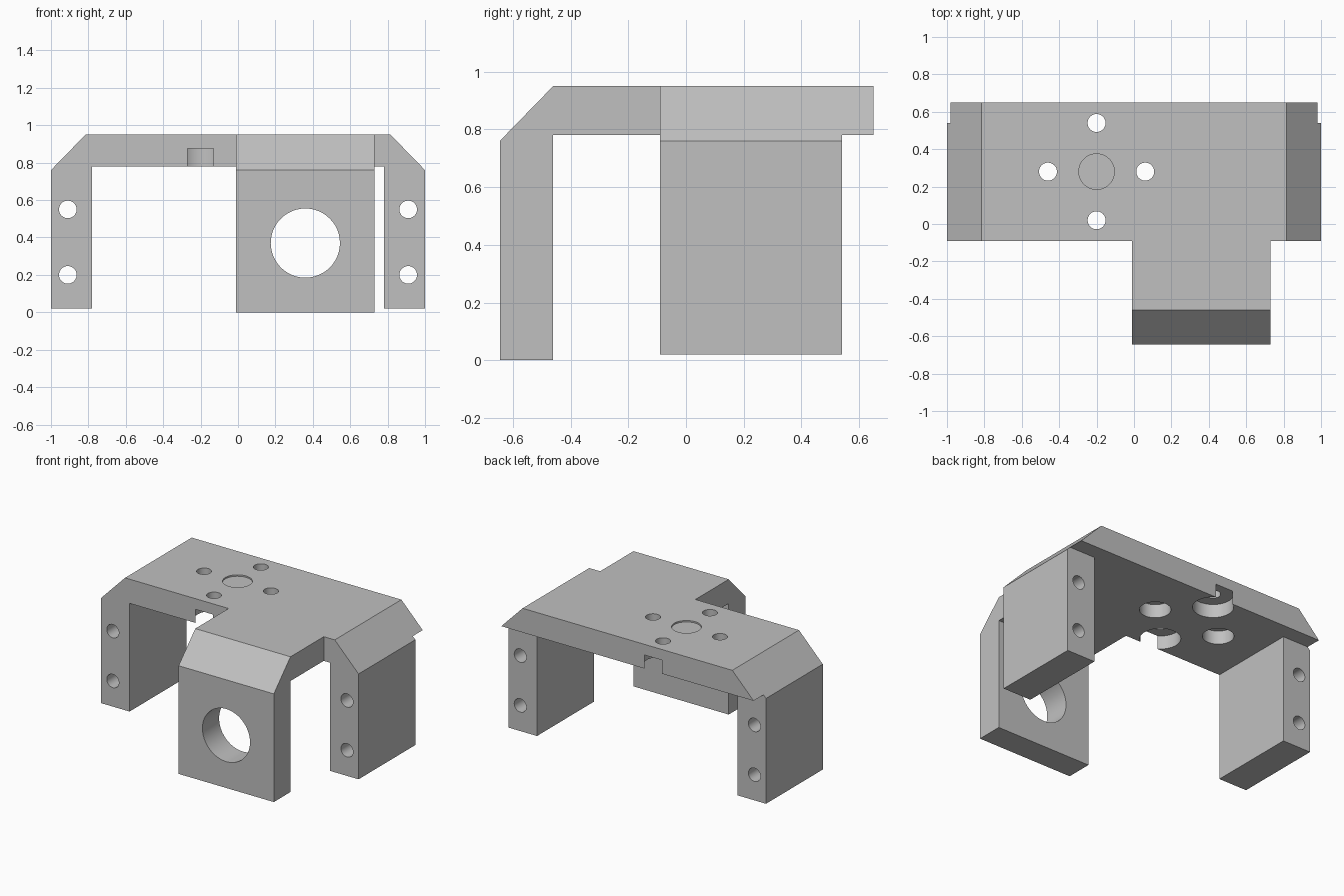
import bpy
import bmesh
import math
from mathutils import Matrix, Vector

cube = bpy.data.objects.get("Cube")
if cube:
    bpy.data.objects.remove(cube, do_unlink=True)

grey = bpy.data.materials.new("plain grey")
grey.use_nodes = True
colour = (0.53, 0.53, 0.53, 1)
grey.diffuse_color = colour
grey.node_tree.nodes["Principled BSDF"].inputs["Base Color"].default_value = colour


def make_object(name, bm):
    bmesh.ops.recalc_face_normals(bm, faces=bm.faces)
    mesh = bpy.data.meshes.new(name)
    bm.to_mesh(mesh)
    bm.free()
    mesh.materials.append(grey)
    obj = bpy.data.objects.new(name, mesh)
    bpy.context.collection.objects.link(obj)
    return obj


def extrude(name, points, travel):
    """Extrude a closed outline along a vector."""
    bm = bmesh.new()
    face = bm.faces.new([bm.verts.new(p) for p in points])
    result = bmesh.ops.extrude_face_region(bm, geom=[face], use_keep_orig=True)
    moved = [v for v in result["geom"] if isinstance(v, bmesh.types.BMVert)]
    bmesh.ops.translate(bm, verts=moved, vec=Vector(travel))
    return make_object(name, bm)


def cylinder(name, centre, radius, depth, along_y=False):
    bm = bmesh.new()
    turn = Matrix.Rotation(math.pi / 2 if along_y else 0, 4, "X")
    bmesh.ops.create_cone(bm, cap_ends=True, segments=48, radius1=radius, radius2=radius,
                          depth=depth, matrix=Matrix.Translation(centre) @ turn)
    return make_object(name, bm)


def combine(target, tool, operation):
    """Apply a boolean and discard the helper."""
    tool.hide_render = True
    mod = target.modifiers.new("boolean", "BOOLEAN")
    mod.operation = operation
    mod.solver = "EXACT"
    mod.object = tool
    bpy.context.view_layer.objects.active = target
    bpy.ops.object.modifier_apply(modifier=mod.name)
    bpy.data.objects.remove(tool, do_unlink=True)


TOP, UNDER, SHOULDER, FOOT = 0.95, 0.78, 0.76, 0.02
FRONT, LEG_BACK, BACK = -0.09, 0.54, 0.65

# Top plate and both side legs as one chamfered arch
half = [(0.815, TOP), (1, SHOULDER), (1, FOOT), (0.78, FOOT), (0.78, UNDER)]
arch = half + [(-x, z) for x, z in reversed(half)]
bracket = extrude("mounting_bracket", [(x, FRONT, z) for x, z in arch], (0, BACK - FRONT, 0))

# Step behind the legs, leaving the plate overhanging
step = [(-1.1, LEG_BACK, -0.1), (1.1, LEG_BACK, -0.1), (1.1, LEG_BACK, UNDER), (-1.1, LEG_BACK, UNDER)]
combine(bracket, extrude("leg_step", step, (0, 0.3, 0)), "DIFFERENCE")

# Front arm bent down into a plate
arm = [(-0.05, TOP), (-0.46, TOP), (-0.645, SHOULDER), (-0.645, 0), (-0.46, 0), (-0.46, UNDER), (-0.05, UNDER)]
combine(bracket, extrude("front_arm", [(-0.01, y, z) for y, z in arm], (0.74, 0, 0)), "UNION")

# Large bore in the front plate
combine(bracket, cylinder("front_bore", (0.36, -0.55, 0.37), 0.185, 0.5, True), "DIFFERENCE")

# Two bolt holes through each leg
for x in (-0.91, 0.91):
    for z in (0.2, 0.55):
        combine(bracket, cylinder("leg_hole", (x, 0.22, z), 0.047, 1, True), "DIFFERENCE")

# Ring of plate holes, counterbored from beneath
cx, cy = -0.2, 0.28
for dx, dy, bore in ((0.26, 0, 0.1), (-0.26, 0, 0.1), (0, 0.26, 0.13), (0, -0.26, 0.13)):
    combine(bracket, cylinder("plate_hole", (cx + dx, cy + dy, 0.9), 0.048, 0.4), "DIFFERENCE")
    combine(bracket, cylinder("counterbore", (cx + dx, cy + dy, 0.775), bore, 0.2), "DIFFERENCE")

# Shallow round recess in the middle of the ring
combine(bracket, cylinder("centre_recess", (cx, cy, 0.99), 0.095, 0.1), "DIFFERENCE")

# Smooth hole walls, sharp edges elsewhere
bpy.ops.object.select_all(action="DESELECT")
bracket.select_set(True)
bpy.context.view_layer.objects.active = bracket
bpy.ops.object.shade_smooth_by_angle(angle=math.radians(30))
